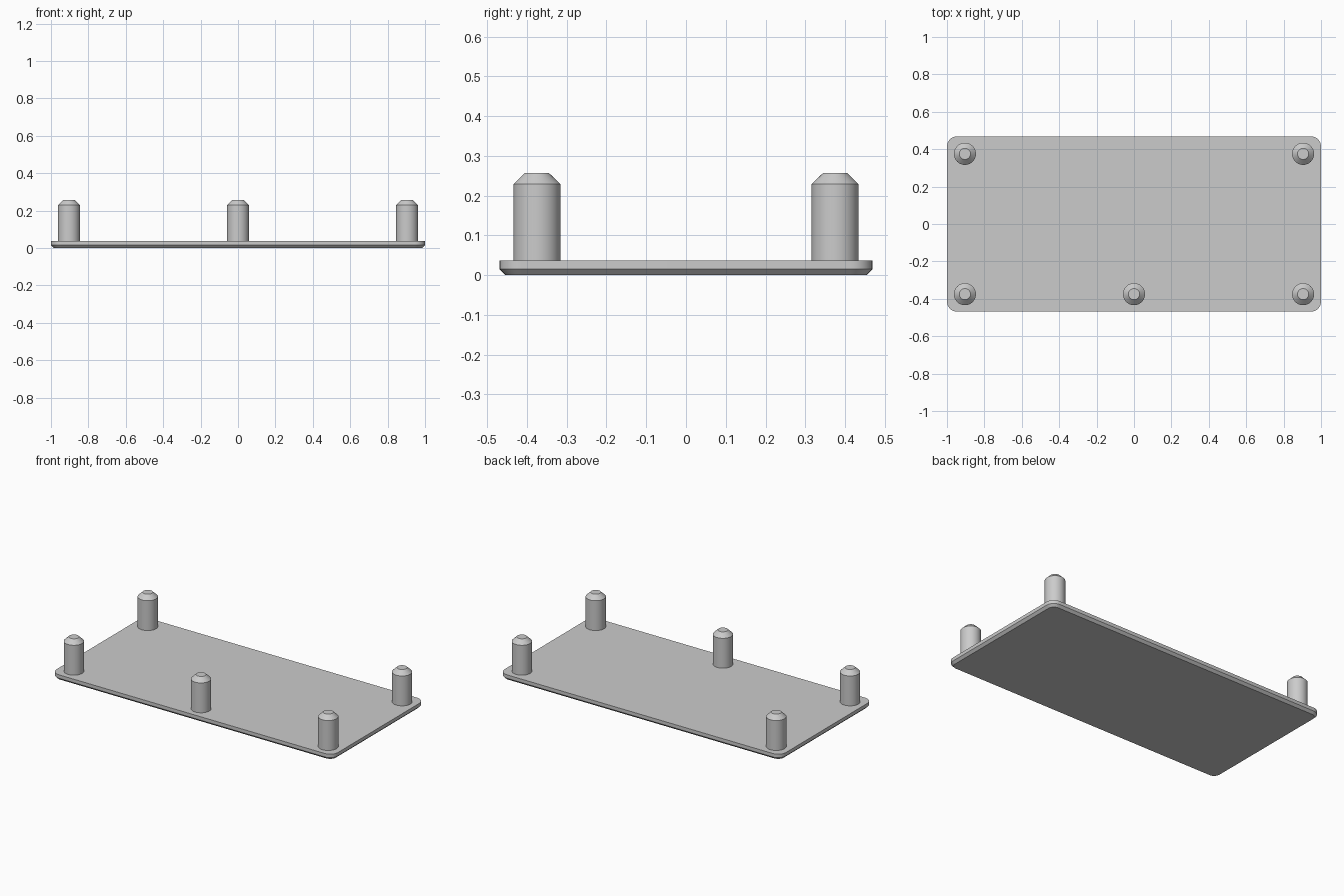
import bpy, bmesh, math

if "Cube" in bpy.data.objects:
    bpy.data.objects.remove(bpy.data.objects["Cube"])

grey = bpy.data.materials.new("light_grey")
grey.diffuse_color = (0.6, 0.6, 0.6, 1)
grey.use_nodes = True
grey.node_tree.nodes["Principled BSDF"].inputs["Base Color"].default_value = grey.diffuse_color

HALF_X, HALF_Y = 1.0, 0.469
CORNER = 0.055


def loft(name, rings, location=(0, 0, 0)):
    """Skin a stack of matching closed rings and cap both ends."""
    bm = bmesh.new()
    loops = [[bm.verts.new(p) for p in ring] for ring in rings]
    n = len(loops[0])
    for lower, upper in zip(loops, loops[1:]):
        for i in range(n):
            j = (i + 1) % n
            bm.faces.new((lower[i], lower[j], upper[j], upper[i]))
    bm.faces.new(loops[0][::-1])
    bm.faces.new(loops[-1])
    mesh = bpy.data.meshes.new(name)
    bm.to_mesh(mesh)
    bm.free()
    mesh.materials.append(grey)
    obj = bpy.data.objects.new(name, mesh)
    obj.location = location
    bpy.context.collection.objects.link(obj)
    bpy.ops.object.select_all(action='DESELECT')
    obj.select_set(True)
    bpy.context.view_layer.objects.active = obj
    bpy.ops.object.shade_smooth_by_angle(angle=math.radians(25))
    return obj


def rounded_rectangle(inset, z, steps=8):
    r = CORNER - inset
    cx, cy = HALF_X - CORNER, HALF_Y - CORNER
    points = []
    for quarter, (sx, sy) in enumerate([(1, 1), (-1, 1), (-1, -1), (1, -1)]):
        for k in range(steps + 1):
            a = math.pi / 2 * (quarter + k / steps)
            points.append((sx * cx + r * math.cos(a), sy * cy + r * math.sin(a), z))
    return points


def circle(r, z, sides=48):
    return [(r * math.cos(2 * math.pi * i / sides),
             r * math.sin(2 * math.pi * i / sides), z) for i in range(sides)]


# Cover plate with a chamfered underside edge
loft("cover_plate", [rounded_rectangle(0.015, 0), rounded_rectangle(0, 0.015),
                     rounded_rectangle(0, 0.037)])

# Chamfered locating pegs: four corners and the front middle
PEG_X, PEG_Y = 0.904, 0.375
pegs = {"front_left_peg": (-PEG_X, -PEG_Y), "front_middle_peg": (0, -PEG_Y),
        "front_right_peg": (PEG_X, -PEG_Y), "back_left_peg": (-PEG_X, PEG_Y),
        "back_right_peg": (PEG_X, PEG_Y)}
for name, (x, y) in pegs.items():
    loft(name, [circle(0.059, 0.03), circle(0.059, 0.229), circle(0.03, 0.257)], (x, y, 0))
